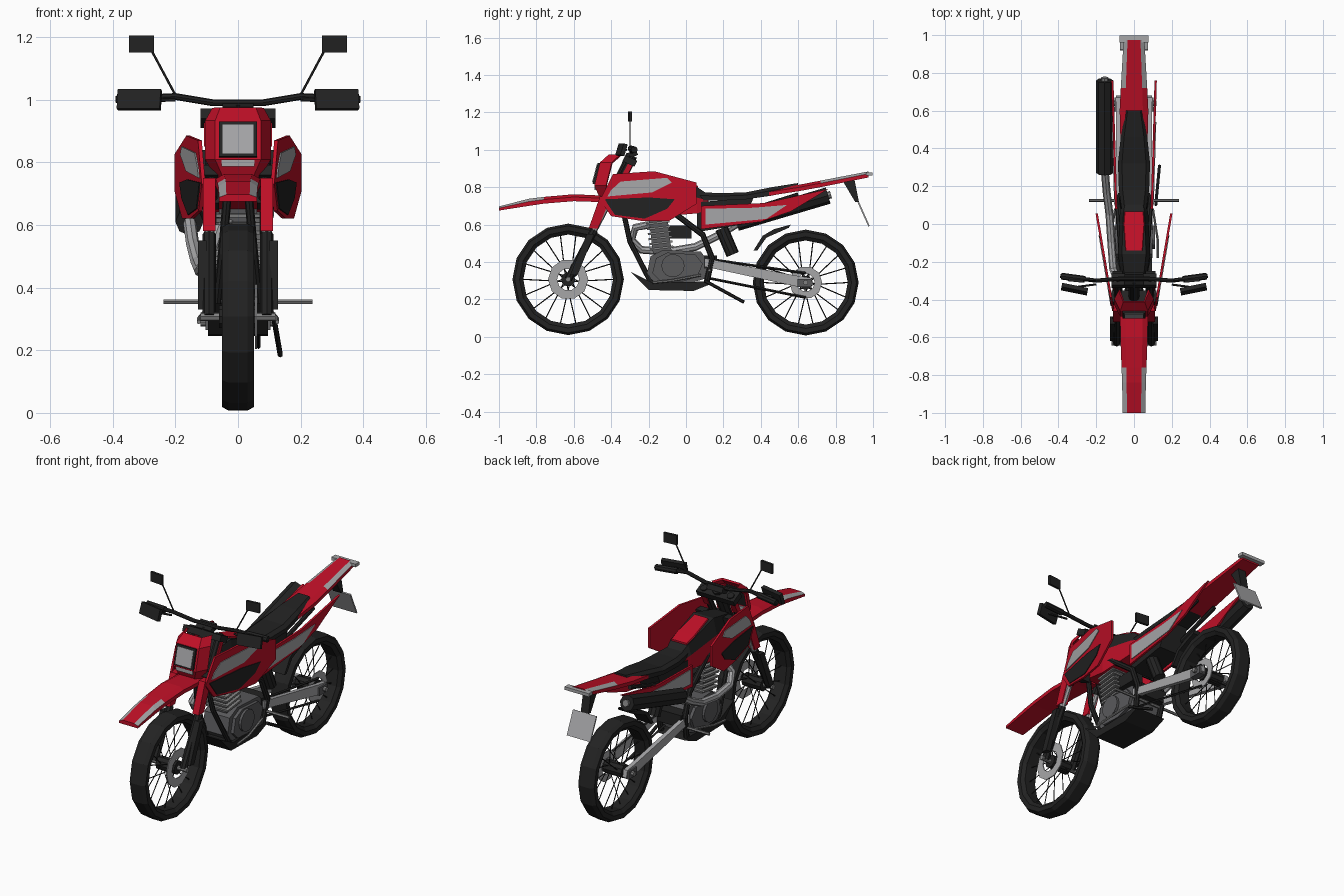
import bpy, bmesh, math
from mathutils import Vector, Matrix

if "Cube" in bpy.data.objects:
    bpy.data.objects.remove(bpy.data.objects["Cube"])


def material(name, r, g, b):
    m = bpy.data.materials.new(name)
    m.use_nodes = True
    m.diffuse_color = (r, g, b, 1)
    m.node_tree.nodes["Principled BSDF"].inputs["Base Color"].default_value = (r, g, b, 1)
    return m


RED = material("red plastic", .52, .005, .02)
BLACK = material("black rubber", .016, .016, .016)
CASE = material("dark engine metal", .1, .1, .105)
STEEL = material("grey steel", .22, .22, .22)
LIGHT = material("light grey trim", .38, .38, .39)


def finish(name, bm, mat, rule=None, second=None):
    bmesh.ops.recalc_face_normals(bm, faces=bm.faces)
    bm.normal_update()
    mesh = bpy.data.meshes.new(name)
    mesh.materials.append(mat)
    if rule:
        mesh.materials.append(second)
        for f in bm.faces:
            f.material_index = int(rule(f.calc_center_median(), f.normal))
    bm.to_mesh(mesh)
    bm.free()
    ob = bpy.data.objects.new(name, mesh)
    bpy.context.collection.objects.link(ob)
    return ob


def skin(bm, rings, closed=True, caps=True):
    """Join rings of points with quads."""
    rows = [[bm.verts.new(p) for p in ring] for ring in rings]
    n = len(rows[0])
    for a, b in zip(rows, rows[1:]):
        for i in range(n if closed else n - 1):
            j = (i + 1) % n
            bm.faces.new((a[i], a[j], b[j], b[i]))
    if caps:
        bm.faces.new(rows[0])
        bm.faces.new(rows[-1])


def loft(name, sections, mat, top=.6, rule=None, second=None):
    """Chamfered body along y from sections (y, half width, bottom, top)."""
    bm = bmesh.new()
    rings = []
    for y, w, z0, z1 in sections:
        zm = z0 + (z1 - z0) * .6
        half = [(w, z0), (w, zm), (w * top, z1)]
        rings.append([(x, y, z) for x, z in half] + [(-x, y, z) for x, z in half[::-1]])
    skin(bm, rings)
    return finish(name, bm, mat, rule, second)


def prism(name, outline, x0, x1, mat, flare=0, side=1):
    """Side outline (y, z) extruded in x; flare moves it outward along y."""
    bm = bmesh.new()
    skin(bm, [[(side * (x + flare * y), y, z) for y, z in outline] for x in (x0, x1)])
    return finish(name, bm, mat)


def pair(name, outline, x0, x1, mat, flare=0):
    for label, side in (("left_", 1), ("right_", -1)):
        prism(label + name, outline, x0, x1, mat, flare, side)


def tubes(name, paths, radius, mat, n=8):
    bm = bmesh.new()
    for path in paths:
        pts = [Vector(p) for p in path]
        span = (pts[-1] - pts[0]).normalized()
        ref = Vector((0, 0, 1)) if abs(span.x) > .8 else Vector((1, 0, 0))
        rings = []
        for i, p in enumerate(pts):
            t = (pts[min(i + 1, len(pts) - 1)] - pts[max(i - 1, 0)]).normalized()
            u = t.cross(ref).normalized()
            v = t.cross(u)
            angles = [math.tau * k / n for k in range(n)]
            rings.append([p + (u * math.cos(a) + v * math.sin(a)) * radius for a in angles])
        skin(bm, rings)
    return finish(name, bm, mat)


def mirrored(name, path, radius, mat, n=8):
    tubes(name, [path, [(-x, y, z) for x, y, z in path]], radius, mat, n)


def lathe(name, centre, profile, mat, n=16):
    """Closed profile (x, radius) turned about an axle along x."""
    bm = bmesh.new()
    rings = []
    for k in range(n + 1):
        a = math.tau * k / n
        rings.append([(centre[0] + x, centre[1] + r * math.cos(a), centre[2] + r * math.sin(a))
                      for x, r in profile])
    skin(bm, rings, caps=False)
    bmesh.ops.remove_doubles(bm, verts=bm.verts, dist=.0001)
    return finish(name, bm, mat)


def box(name, loc, size, mat, tilt=0, turn=0):
    bm = bmesh.new()
    m = (Matrix.Translation(loc) @ Matrix.Rotation(turn, 4, 'Z') @ Matrix.Rotation(tilt, 4, 'X')
         @ Matrix.Diagonal((*size, 1)))
    bmesh.ops.create_cube(bm, size=1, matrix=m)
    return finish(name, bm, mat)


# Wheels
def wheel(name, y, z, r, disc):
    i, w = r - .058, .051
    lathe(name + "_tyre", (0, y, z), [(-.035, i), (-w, i + .02), (-w, r - .012), (-.03, r),
                                      (.03, r), (w, r - .012), (w, i + .02), (.035, i)], BLACK)
    paths = []
    for k in range(18):
        a, b = math.tau * k / 18, math.tau * (k + (.9 if k % 2 else -.9)) / 18
        s = .03 if k % 4 < 2 else -.03
        paths.append([(s, y + .035 * math.cos(b), z + .035 * math.sin(b)),
                      (0, y + i * math.cos(a), z + i * math.sin(a))])
    tubes(name + "_spokes", paths, .003, BLACK, 4)
    tubes(name + "_hub", [[(-.06, y, z), (.06, y, z)]], .038, BLACK, 10)
    tubes(name + "_axle", [[(-.12, y, z), (.12, y, z)]], .014, STEEL)
    lathe(name + "_brake_disc", (.058, y, z), [(-.003, disc * .55), (-.003, disc),
                                               (.003, disc), (.003, disc * .55)], LIGHT, 10)


wheel("front", -.63, .307, .298, .108)
wheel("rear", .64, .29, .283, .088)

# Fork and steering
mirrored("fork_lower", [(.092, -.63, .307), (.092, -.49, .571)], .021, BLACK)
mirrored("fork_stanchion", [(.092, -.5, .553), (.092, -.4, .742)], .017, LIGHT)
mirrored("fork_upper", [(.085, -.43, .685), (.085, -.285, .96)], .02, BLACK)
pair("fork_guard", [(-.62, .33), (-.58, .33), (-.49, .55), (-.53, .55)], .1, .128, BLACK)
pair("fork_cover", [(-.52, .58), (-.47, .58), (-.4, .75), (-.46, .75)], .072, .112, RED)
pair("fork_top_cover", [(-.35, .85), (-.32, .85), (-.27, .945), (-.3, .945)], .075, .108, RED)
for z, y in ((.76, -.39), (.94, -.3)):
    box("fork_clamp", (0, y, z), (.24, .07, .035), BLACK, -.45)
tubes("steering_stem", [[(0, -.4, .74), (0, -.29, .97)]], .03, BLACK)
box("instrument_cluster", (0, -.29, .975), (.1, .06, .03), BLACK, .4)
mirrored("handlebar", [(0, -.29, .99), (.08, -.29, .99), (.2, -.3, 1.01), (.39, -.275, 1)], .011, BLACK)
mirrored("grip", [(.26, -.293, 1.005), (.385, -.276, 1)], .018, BLACK)
mirrored("mirror_stem", [(.2, -.3, 1.015), (.275, -.3, 1.155)], .004, BLACK, 5)
mirrored("control_lever", [(.2, -.32, 1), (.35, -.34, .995)], .006, BLACK, 5)
for s in (1, -1):
    box("hand_guard", (s * .315, -.345, 1), (.14, .022, .065), BLACK, -.3, s * .2)
    box("mirror", (s * .308, -.3, 1.178), (.08, .014, .055), BLACK, 0, s * .1)

# Headlight fairing
bm = bmesh.new()
skin(bm, [[(-w, y + .06, z), (-w * .7, y, z), (w * .7, y, z), (w, y + .06, z)]
          for z, y, w in ((.74, -.455, .055), (.81, -.485, .1), (.93, -.455, .1), (.97, -.41, .078))],
     closed=False, caps=False)
fairing = finish("headlight_fairing", bm, RED)
shell = fairing.modifiers.new("shell", 'SOLIDIFY')
shell.thickness, shell.offset = .012, 0
box("headlight_frame", (0, -.475, .872), (.122, .022, .115), BLACK, -.25)
box("headlight_lens", (0, -.479, .872), (.1, .022, .095), LIGHT, -.25)
box("fairing_strip", (0, -.479, .797), (.105, .02, .022), LIGHT)

# Front fender, with grey edges at the tip
loft("front_fender", [(-1, .06, .675, .697), (-.84, .063, .7, .738), (-.76, .066, .712, .748),
                      (-.6, .072, .725, .762), (-.45, .074, .72, .755), (-.38, .06, .71, .74)],
     RED, .62, lambda c, n: c.y < -.76 and abs(c.x) > .03 and n.z > .1, LIGHT)

# Tank: black saddle over red sides, red panel inset on top
loft("tank", [(-.33, .06, .68, .83), (-.16, .085, .64, .87), (.06, .075, .66, .8), (.12, .06, .68, .76)],
     RED, .75, lambda c, n: n.z > .2, BLACK)
loft("tank_top_panel", [(-.14, .045, .86, .872), (.0, .055, .815, .828), (.065, .05, .795, .806)], RED, .95)

# Flared side shrouds with painted panels
FL, X0 = .17, .182
pair("shroud", [(-.46, .73), (-.39, .87), (-.17, .885), (.055, .825), (.055, .71), (-.09, .62),
                (-.24, .62), (-.4, .645)], X0, X0 + .012, RED, FL)
pair("shroud_stripe", [(-.42, .75), (-.4, .785), (-.35, .83), (-.1, .85), (-.075, .825), (-.18, .772)],
     X0 + .01, X0 + .016, LIGHT, FL)
pair("shroud_lower_panel", [(-.435, .735), (-.2, .745), (-.06, .735), (-.1, .685), (-.22, .632),
                            (-.38, .652)], X0 + .01, X0 + .016, BLACK, FL)
pair("radiator", [(-.36, .67), (-.3, .84), (-.25, .84), (-.3, .65)], .06, .115, BLACK)

# Seat and tail
loft("seat", [(.04, .06, .73, .775), (.18, .08, .728, .768), (.32, .085, .735, .772),
              (.46, .07, .755, .8), (.6, .045, .785, .822)], BLACK, .75)
loft("tail", [(.28, .06, .73, .762), (.45, .072, .755, .788), (.6, .076, .778, .812),
              (.72, .07, .8, .835), (.975, .055, .852, .884)], RED, .62,
     lambda c, n: c.y > .72 and abs(c.x) > .03 and n.z > .1, LIGHT)
box("tail_end_plate", (0, .98, .87), (.155, .036, .018), LIGHT)
prism("plate_bracket", [(.84, .83), (.9, .845), (.925, .72), (.905, .72)], -.025, .025, BLACK)
box("number_plate", (0, .95, .655), (.15, .008, .14), LIGHT, .42)

# Side panels under the seat
pair("side_panel", [(.08, .7), (.42, .715), (.76, .79), (.56, .67), (.4, .615), (.08, .575)],
     .086, .098, RED, .03)
pair("side_panel_stripe", [(.105, .685), (.36, .69), (.54, .705), (.43, .63), (.105, .6)],
     .096, .102, LIGHT, .03)

# Engine
prism("crankcase", [(-.21, .33), (-.19, .43), (-.12, .465), (.08, .455), (.12, .4), (.1, .31), (.0, .28),
                    (-.16, .285)], -.08, .08, CASE)
pair("crankcase_cover", [(-.18, .34), (-.16, .42), (-.1, .45), (.05, .44), (.09, .39), (.06, .32),
                         (-.02, .295), (-.14, .3)], .079, .098, CASE)
tubes("round_engine_cover", [[(-.112, -.07, .38), (.112, -.07, .38)]], .062, CASE, 14)
box("cylinder", (0, -.14, .56), (.1, .1, .22), CASE, .12)
for k in range(7):
    box("cooling_fin", (0, -.13 - .004 * k, .475 + .027 * k), (.14, .125, .011), STEEL, .12)
box("cylinder_head", (0, -.155, .665), (.12, .11, .05), CASE, .12)
box("carburettor", (0, -.03, .56), (.07, .12, .07), BLACK)
prism("airbox", [(.06, .56), (.06, .72), (.36, .74), (.3, .6)], -.07, .07, BLACK)

# Exhaust
tubes("exhaust_pipe", [[(-.03, -.19, .6), (-.06, -.27, .585), (-.09, -.29, .52), (-.11, -.24, .465),
                        (-.12, -.1, .455), (-.13, .05, .48), (-.145, .17, .54), (-.155, .29, .615)]],
      .021, LIGHT)
tubes("muffler", [[(-.155, .27, .61), (-.155, .76, .755)]], .045, BLACK)
tubes("muffler_tip", [[(-.155, .74, .75), (-.155, .775, .76)]], .02, STEEL)

# Frame and skid plate
mirrored("down_tube", [(.03, -.35, .74), (.05, -.3, .51), (.075, -.18, .275)], .014, BLACK)
mirrored("main_tube", [(.05, -.3, .76), (.07, -.1, .69), (.085, .09, .545), (.09, .14, .42), (.08, .11, .29)],
         .016, BLACK)
mirrored("rear_frame_tube", [(.06, .09, .6), (.06, .6, .76)], .012, BLACK)
prism("skid_plate", [(-.3, .35), (-.2, .25), (.04, .245), (.14, .285), (.1, .295), (-.18, .29)],
      -.095, .095, BLACK)

# Swingarm, shock, chain and rear mudguard
pair("swingarm", [(.1, .42), (.6, .325), (.67, .315), (.68, .275), (.61, .265), (.1, .375)],
     .07, .095, LIGHT)
pair("axle_block", [(.595, .265), (.595, .31), (.67, .31), (.67, .265)], .065, .104, CASE)
box("swingarm_pivot", (0, .13, .4), (.17, .07, .07), BLACK)
tubes("shock_spring", [[(.03, .19, .58), (.03, .25, .44)]], .035, BLACK, 10)
tubes("chain", [[(.065, .09, .42), (.065, .64, .34)], [(.065, .09, .32), (.065, .64, .21)]], .007, BLACK, 4)
prism("rear_mudguard", [(.36, .46), (.41, .54), (.47, .575), (.56, .6), (.55, .583), (.43, .53), (.38, .46)],
      -.045, .045, BLACK)

# Foot controls and stand
tubes("foot_pegs", [[(-.238, .125, .355), (.238, .125, .355)]], .008, STEEL, 6)
mirrored("foot_lever", [(.1, .08, .33), (.125, -.08, .3), (.125, -.18, .29)], .007, STEEL, 6)
tubes("side_stand", [[(.115, .1, .3), (.135, .31, .185)]], .009, BLACK, 6)
